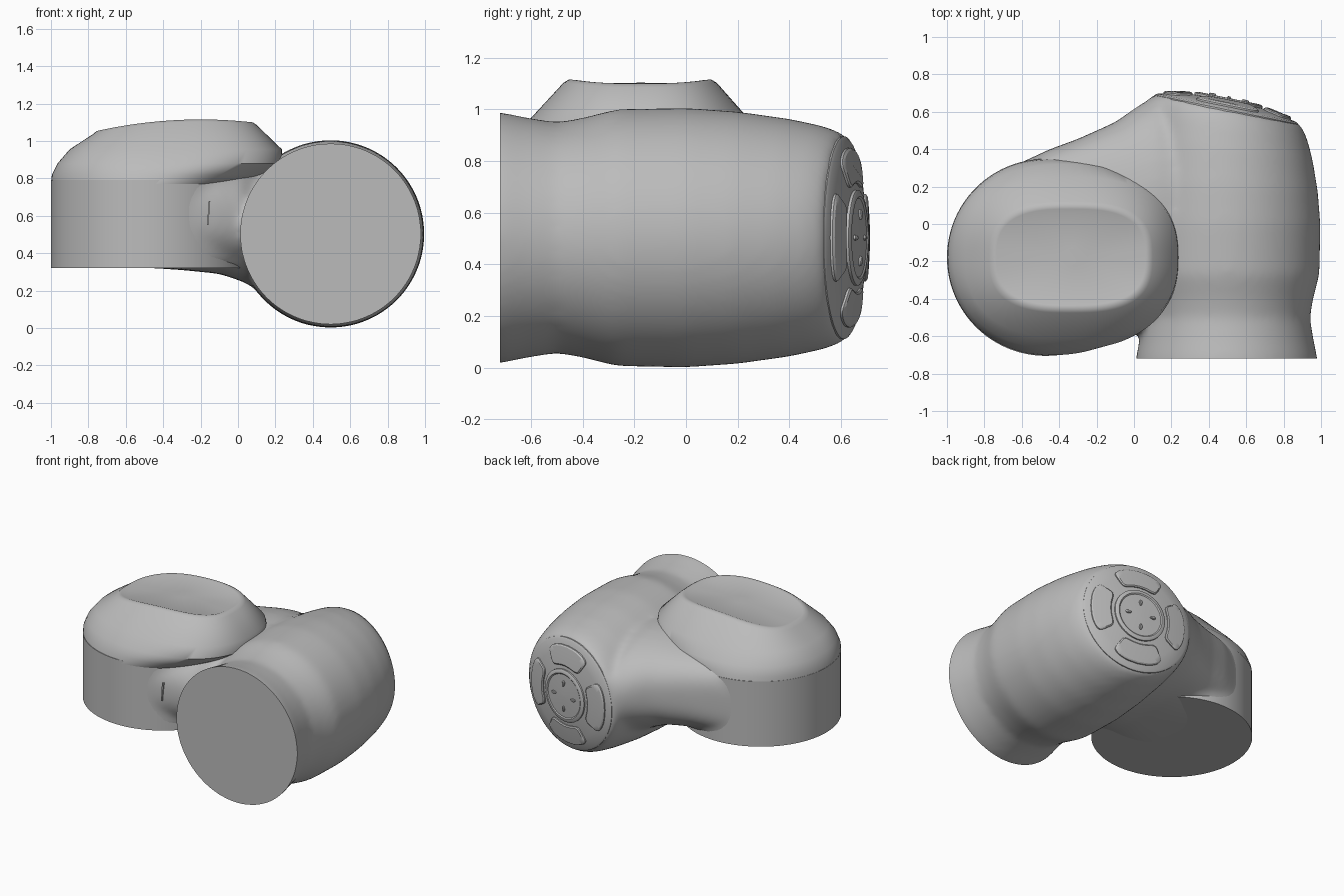
import bpy, bmesh, math
from mathutils import Vector

cube = bpy.data.objects.get("Cube")
if cube:
    bpy.data.objects.remove(cube)

grey = bpy.data.materials.new("plain grey")
grey.use_nodes = True
COLOUR = (0.5, 0.5, 0.5, 1)
grey.diffuse_color = COLOUR
grey.node_tree.nodes["Principled BSDF"].inputs["Base Color"].default_value = COLOUR

N = 96
TAU = 2 * math.pi


def superellipse(a, n):
    c, s = math.cos(a), math.sin(a)
    return (math.copysign(abs(c) ** (2 / n), c), math.copysign(abs(s) ** (2 / n), s))


def loft(bm, rings):
    """Skin a list of closed rings and cap both ends."""
    loops = [[bm.verts.new(p) for p in ring] for ring in rings]
    for a, b in zip(loops, loops[1:]):
        for i in range(len(a)):
            j = (i + 1) % len(a)
            bm.faces.new((a[i], a[j], b[j], b[i]))
    for loop in (loops[0], loops[-1]):
        bm.faces.new(loop)
    bmesh.ops.recalc_face_normals(bm, faces=bm.faces[:])


def finish(bm, name, angle=30):
    mesh = bpy.data.meshes.new(name)
    bm.to_mesh(mesh)
    bm.free()
    ob = bpy.data.objects.new(name, mesh)
    bpy.context.collection.objects.link(ob)
    mesh.materials.append(grey)
    bpy.ops.object.select_all(action="DESELECT")
    ob.select_set(True)
    bpy.context.view_layer.objects.active = ob
    bpy.ops.object.shade_smooth_by_angle(angle=math.radians(angle))
    return ob


def build(name, rings, angle=30):
    bm = bmesh.new()
    loft(bm, rings)
    return finish(bm, name, angle)


def plan_ring(x0, x1, y0, y1, n, z):
    """Horizontal rounded outline; z is a number or a function of x."""
    ring = []
    for i in range(N):
        u, v = superellipse(TAU * i / N, n)
        x, y = (x0 + x1 + u * (x1 - x0)) / 2, (y0 + y1 + v * (y1 - y0)) / 2
        ring.append((x, y, z(x) if callable(z) else z))
    return ring


def side_ring(x, y0, y1, z0, z1, n):
    ring = []
    for i in range(N):
        u, v = superellipse(TAU * i / N, n)
        ring.append((x, (y0 + y1 + u * (y1 - y0)) / 2, (z0 + z1 + v * (z1 - z0)) / 2))
    return ring


# Barrel: round sections along y, leaning towards the tilted end
CX, CZ = 0.495, 0.503


def barrel_ring(y, r, tilt):
    return [(CX + r * math.cos(TAU * i / N), y - tilt * r * math.cos(TAU * i / N),
             CZ + r * math.sin(TAU * i / N)) for i in range(N)]


barrel = [barrel_ring(*s) for s in (
    (-0.95, 0.49, 0), (-0.72, 0.486, 0), (-0.62, 0.465, 0), (-0.5, 0.446, 0), (-0.4, 0.463, 0),
    (-0.27, 0.497, 0), (0, 0.502, 0), (0.2, 0.488, 0.05), (0.4, 0.46, 0.12),
    (0.53, 0.432, 0.18), (0.6, 0.405, 0.21), (0.62, 0.385, 0.21))]

# Upright housing and the web that joins it to the barrel
housing = [plan_ring(-0.998, 0.06, -0.702, 0.345, 2, z) for z in (0.33, 0.8)]
housing.append(plan_ring(-0.9, 0.1, -0.62, 0.26, 2, 0.88))
web = [side_ring(*s) for s in (
    (-0.6, -0.66, 0.33, 0.32, 0.86, 4), (-0.45, -0.68, 0.4, 0.32, 0.9, 3.5),
    (-0.3, -0.67, 0.455, 0.31, 0.91, 3), (-0.1, -0.62, 0.545, 0.29, 0.92, 2.6),
    (0.02, -0.58, 0.63, 0.25, 0.93, 2.3), (0.12, -0.5, 0.69, 0.2, 0.93, 2.1),
    (0.4, -0.4, 0.62, 0.12, 0.9, 2))]

# Fuse the three masses into one softly blended body
bm = bmesh.new()
for part in (barrel, housing, web):
    loft(bm, part)
body = finish(bm, "body")
remesh = body.modifiers.new("fuse", "REMESH")
remesh.mode = "VOXEL"
remesh.voxel_size = 0.02
soften = body.modifiers.new("soften", "SMOOTH")
soften.factor = 0.5
soften.iterations = 18
bpy.context.view_layer.update()
bm = bmesh.new()
bm.from_object(body, bpy.context.evaluated_depsgraph_get())
bpy.data.objects.remove(body)

# Flat front face of the barrel
bmesh.ops.bisect_plane(bm, geom=bm.verts[:] + bm.edges[:] + bm.faces[:],
                       plane_co=(0, -0.72, 0), plane_no=(0, -1, 0), clear_outer=True)
bmesh.ops.holes_fill(bm, edges=[e for e in bm.edges if e.is_boundary])
finish(bm, "body", 40)

# Crisp lower collar of the housing
build("base_cap", [plan_ring(-1, 0.055, -0.705, 0.348, 2, z) for z in (0.32, 0.79)])


# Sloping crown with a slightly sunken, gently arched top
def arch(drop):
    return lambda x: 1.115 - drop - 0.2 * (x + 0.2) ** 2


build("crown", [
    plan_ring(-1, 0.055, -0.705, 0.348, 2, 0.77),
    plan_ring(-0.995, 0.15, -0.70, 0.345, 2.1, 0.82),
    plan_ring(-0.965, 0.24, -0.672, 0.32, 2.3, 0.88),
    plan_ring(-0.90, 0.235, -0.61, 0.25, 2.5, 0.955),
    plan_ring(-0.775, 0.1, -0.475, 0.12, 2.8, arch(0.012)),
    plan_ring(-0.755, 0.08, -0.455, 0.1, 2.8, arch(0)),
    plan_ring(-0.735, 0.06, -0.435, 0.08, 2.8, arch(0.002)),
    plan_ring(-0.70, 0.035, -0.405, 0.05, 2.8, arch(0.014)),
    plan_ring(-0.4, -0.25, -0.22, -0.13, 2, arch(0.012))], 50)

# Tilted end cap: shallow dome, hub and four pads
AXIS = Vector((0.2, 0.98, 0)).normalized()
ACROSS = Vector((AXIS.y, -AXIS.x, 0))
CENTRE = Vector((CX, 0.612, CZ))


def cap_point(r, a, lift=0.0):
    h = 0.05 * (1 - (r / 0.39) ** 2) + lift
    return CENTRE + ACROSS * r * math.cos(a) + Vector((0, 0, r * math.sin(a))) + AXIS * h


def cap_ring(r, lift=0.0):
    return [cap_point(r, TAU * i / N, lift) for i in range(N)]


build("end_cap", [cap_ring(0.392, -0.04), cap_ring(0.392), cap_ring(0.38, 0.006), cap_ring(0.3, 0.006),
                  cap_ring(0.2, 0.006), cap_ring(0.1, 0.006), cap_ring(0.01, 0.006)])
build("hub", [cap_ring(0.185), cap_ring(0.185, 0.016), cap_ring(0.175, 0.021), cap_ring(0.16, 0.021),
              cap_ring(0.152, 0.015), cap_ring(0.08, 0.013), cap_ring(0.01, 0.013)])


def sector(mid_r, half_r, mid_a, half_a, n, lift):
    ring = []
    for i in range(N):
        u, v = superellipse(TAU * i / N, n)
        ring.append(cap_point(mid_r + u * half_r, mid_a + v * half_a, lift))
    return ring


for k, side in enumerate(("left", "top", "right", "bottom")):
    a = k * TAU / 4
    build("end_pad_" + side, [
        sector(0.28, 0.068, a, 0.56, 5, 0.0), sector(0.28, 0.068, a, 0.56, 5, 0.014),
        sector(0.28, 0.06, a, 0.53, 5, 0.02), sector(0.28, 0.03, a, 0.48, 5, 0.02)])
    # Small oval studs on the hub
    build("hub_stud_" + side, [
        sector(0.09, 0.02, a, 0.11, 2, 0.0), sector(0.09, 0.02, a, 0.11, 2, 0.02),
        sector(0.09, 0.014, a, 0.07, 2, 0.024)])

# Short seam on the front of the housing
seam = []
for z, x in ((0.55, -0.162), (0.68, -0.152)):
    seam.append([(x + dx, y, z) for dx, y in ((-0.004, -0.645), (0.004, -0.643), (0.004, -0.6), (-0.004, -0.6))])
build("front_seam", seam)
